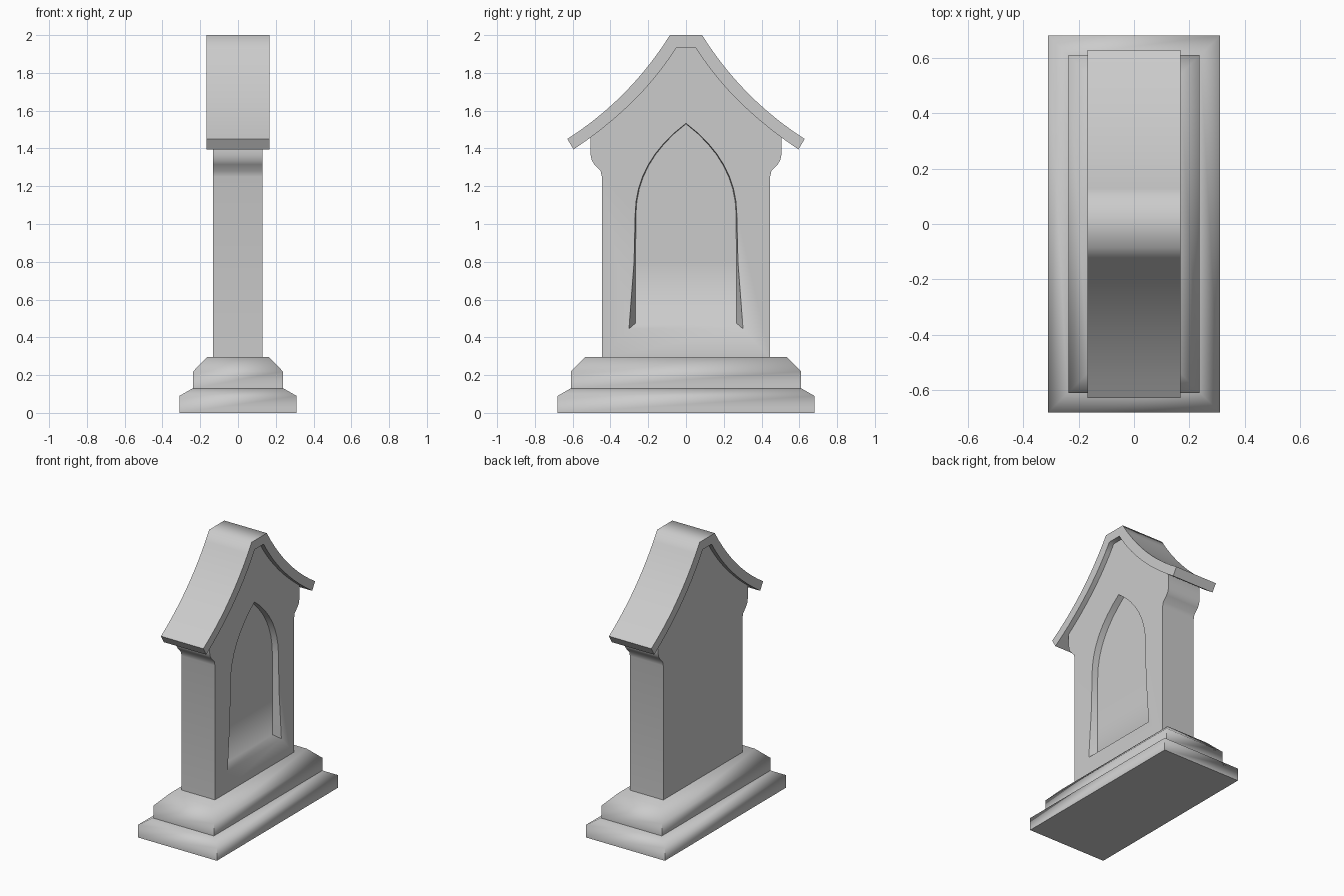
import bpy, bmesh, math

if "Cube" in bpy.data.objects:
    bpy.data.objects.remove(bpy.data.objects["Cube"])

stone = bpy.data.materials.new("grey stone")
stone.diffuse_color = (0.6, 0.6, 0.6, 1)
stone.use_nodes = True
stone.node_tree.nodes["Principled BSDF"].inputs["Base Color"].default_value = stone.diffuse_color


def make(name, rings):
    """Closed solid lofted through matching rings, with flat caps."""
    bm = bmesh.new()
    loops = [[bm.verts.new(p) for p in r] for r in rings]
    n = len(loops[0])
    for a, b in zip(loops, loops[1:]):
        for i in range(n):
            j = (i + 1) % n
            bm.faces.new((a[i], a[j], b[j], b[i]))
    bm.faces.new(loops[0][::-1])
    bm.faces.new(loops[-1])
    bmesh.ops.recalc_face_normals(bm, faces=bm.faces)
    me = bpy.data.meshes.new(name)
    bm.to_mesh(me)
    bm.free()
    ob = bpy.data.objects.new(name, me)
    bpy.context.collection.objects.link(ob)
    me.materials.append(stone)
    return ob


def smooth(ob, angle=65):
    bpy.ops.object.select_all(action='DESELECT')
    ob.select_set(True)
    bpy.context.view_layer.objects.active = ob
    bpy.ops.object.shade_smooth_by_angle(angle=math.radians(angle))


def bezier(a, c, b, n=10):
    return [tuple((1 - t) ** 2 * p + 2 * t * (1 - t) * q + t * t * r
                  for p, q, r in zip(a, c, b)) for t in (i / n for i in range(n + 1))]


def mirrored(half):
    """Right half of a y-z outline plus its reflection."""
    return half + [(-y, z) for y, z in reversed(half)]


def slab(name, outline, x0, x1):
    return make(name, [[(x, y, z) for y, z in outline] for x in (x0, x1)])


def rect(x, y, z):
    return [(-x, -y, z), (x, -y, z), (x, y, z), (-x, y, z)]


# Stepped plinth with sloped upper edges
smooth(make("lower_plinth", [rect(.31, .68, 0), rect(.31, .68, .09), rect(.24, .61, .13)]))
smooth(make("upper_plinth", [rect(.237, .61, .13), rect(.237, .61, .22), rect(.165, .535, .295)]))

# Roof with concave slopes and a flat ridge
outer = bezier((.085, 2.0), (.295, 1.664), (.628, 1.45))
inner = bezier((.05, 1.935), (.237, 1.635), (.595, 1.395))
roof = slab("roof", mirrored(outer + inner[::-1]), -.167, .167)
bpy.data.objects.remove(roof)
quads = outer[::-1] + [(-y, z) for y, z in outer]
under = [(-y, z) for y, z in inner[::-1]] + inner
smooth(slab("roof", quads + under, -.167, .167))

# Upright body with curved shoulders, tucked under the roof
shoulder = [(.445, .29), (.445, 1.25), (.452, 1.28), (.485, 1.315),
            (.498, 1.335), (.505, 1.365), (.505, 1.465)]
gable = [(y, z + .012) for y, z in inner[::-1] if y < .49]
body = slab("body", mirrored(shoulder + gable), -.133, .13)

# Pointed niche: steep around the arch, sloped at the jambs and sill
arch = bezier((.265, 1.05), (.262, 1.33), (0, 1.53), 8)
half = [(.267, .475), (.267, .8)] + arch
flare = [(.302, .445), (.275, .8)] + [(y * 1.015, z + .003) for y, z in arch]


def closed(h):
    return h + [(-y, z) for y, z in reversed(h[:-1])]


floor, mouth = closed(half), closed(flare)
front = [(2 * m[0] - f[0], 2 * m[1] - f[1]) for f, m in zip(floor, mouth)]
cutter = make("niche_cutter", [[(x, y, z) for y, z in o]
                               for x, o in ((.085, floor), (.13, mouth), (.175, front))])
mod = body.modifiers.new("niche", 'BOOLEAN')
mod.object = cutter
mod.solver = 'EXACT'
bpy.context.view_layer.objects.active = body
bpy.ops.object.modifier_apply(modifier=mod.name)
bpy.data.objects.remove(cutter)
smooth(body)
